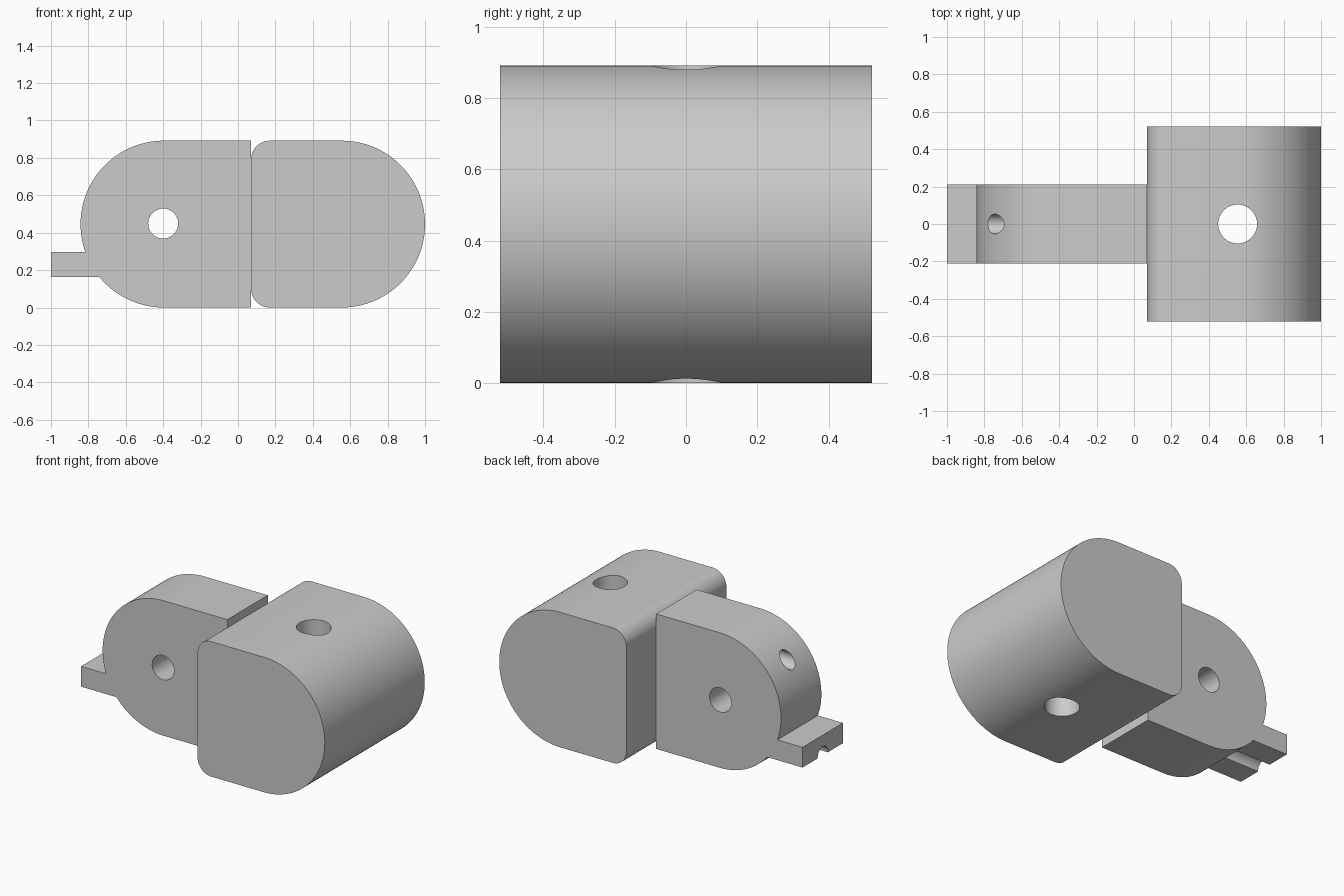
import bpy, bmesh
from math import sin, cos, asin, pi, radians
from mathutils import Matrix, Vector

cube = bpy.data.objects.get("Cube")
if cube:
    bpy.data.objects.remove(cube, do_unlink=True)

R = 0.446            # half height, and radius of both rounded ends
SEAM = 0.07          # plane where the two blocks meet
TAIL_X, HEAD_X = -0.396, 0.554
TAB_LOW, TAB_HIGH = 0.163, 0.297

grey = bpy.data.materials.new("plain grey")
grey.use_nodes = True
colour = (0.6, 0.6, 0.6, 1)
grey.diffuse_color = colour
grey.node_tree.nodes["Principled BSDF"].inputs["Base Color"].default_value = colour


def arc(cx, cz, r, start, end, steps):
    return [(cx + r * cos(start + (end - start) * i / steps),
             cz + r * sin(start + (end - start) * i / steps)) for i in range(steps + 1)]


def add_object(name, bm):
    bmesh.ops.recalc_face_normals(bm, faces=bm.faces)
    mesh = bpy.data.meshes.new(name)
    bm.to_mesh(mesh)
    bm.free()
    obj = bpy.data.objects.new(name, mesh)
    bpy.context.collection.objects.link(obj)
    return obj


def extrude_profile(name, points, half_width):
    """Extrude an x-z outline along y."""
    bm = bmesh.new()
    face = bm.faces.new([bm.verts.new((x, -half_width, z)) for x, z in points])
    side = bmesh.ops.extrude_face_region(bm, geom=[face])
    verts = [v for v in side["geom"] if isinstance(v, bmesh.types.BMVert)]
    bmesh.ops.translate(bm, verts=verts, vec=(0, 2 * half_width, 0))
    obj = add_object(name, bm)
    obj.data.materials.append(grey)
    return obj


def drill(obj, centre, axis, radius, length):
    """Cut a round hole and remove the cutter."""
    bm = bmesh.new()
    turn = Vector((0, 0, 1)).rotation_difference(Vector(axis)).to_matrix().to_4x4()
    bmesh.ops.create_cone(bm, cap_ends=True, segments=48, radius1=radius, radius2=radius,
                          depth=length, matrix=Matrix.Translation(centre) @ turn)
    cutter = add_object("hole_cutter", bm)
    cutter.hide_render = True
    mod = obj.modifiers.new("hole", "BOOLEAN")
    mod.operation, mod.solver, mod.object = "DIFFERENCE", "EXACT", cutter
    select(obj)
    bpy.ops.object.modifier_apply(modifier=mod.name)
    bpy.data.objects.remove(cutter, do_unlink=True)


def select(obj):
    bpy.ops.object.select_all(action="DESELECT")
    obj.select_set(True)
    bpy.context.view_layer.objects.active = obj


# Narrow block with its rounded end and projecting tab
upper_stop = pi + asin((R - TAB_HIGH) / R)
lower_start = pi + asin((R - TAB_LOW) / R)
outline = [(SEAM, 0), (SEAM, 2 * R)]
outline += arc(TAIL_X, R, R, pi / 2, upper_stop, 48)
outline += [(-1, TAB_HIGH), (-1, TAB_LOW)]
outline += arc(TAIL_X, R, R, lower_start, 1.5 * pi, 24)
narrow_block = extrude_profile("narrow_block_with_tab", outline, 0.211)

# Cross hole, and two lengthwise cord holes (the lower one grooves the tab)
drill(narrow_block, (-0.4, 0, 0.449), (0, 1, 0), 0.08, 1)
for offset in (-0.278, 0.278):
    drill(narrow_block, (-0.5, 0, R + offset), (1, 0, 0), 0.053, 1.4)

# Wide block: one full round end, small rounded corners at the seam
CORNER = 0.1
outline = arc(HEAD_X, R, R, -pi / 2, pi / 2, 64)
outline += arc(SEAM + CORNER, 2 * R - CORNER, CORNER, pi / 2, pi, 16)
outline += arc(SEAM + CORNER, CORNER, CORNER, pi, 1.5 * pi, 16)
wide_block = extrude_profile("wide_block", outline, 0.522)
drill(wide_block, (HEAD_X, 0, R), (0, 0, 1), 0.104, 2)

for obj in (narrow_block, wide_block):
    select(obj)
    bpy.ops.object.shade_smooth_by_angle(angle=radians(30))
